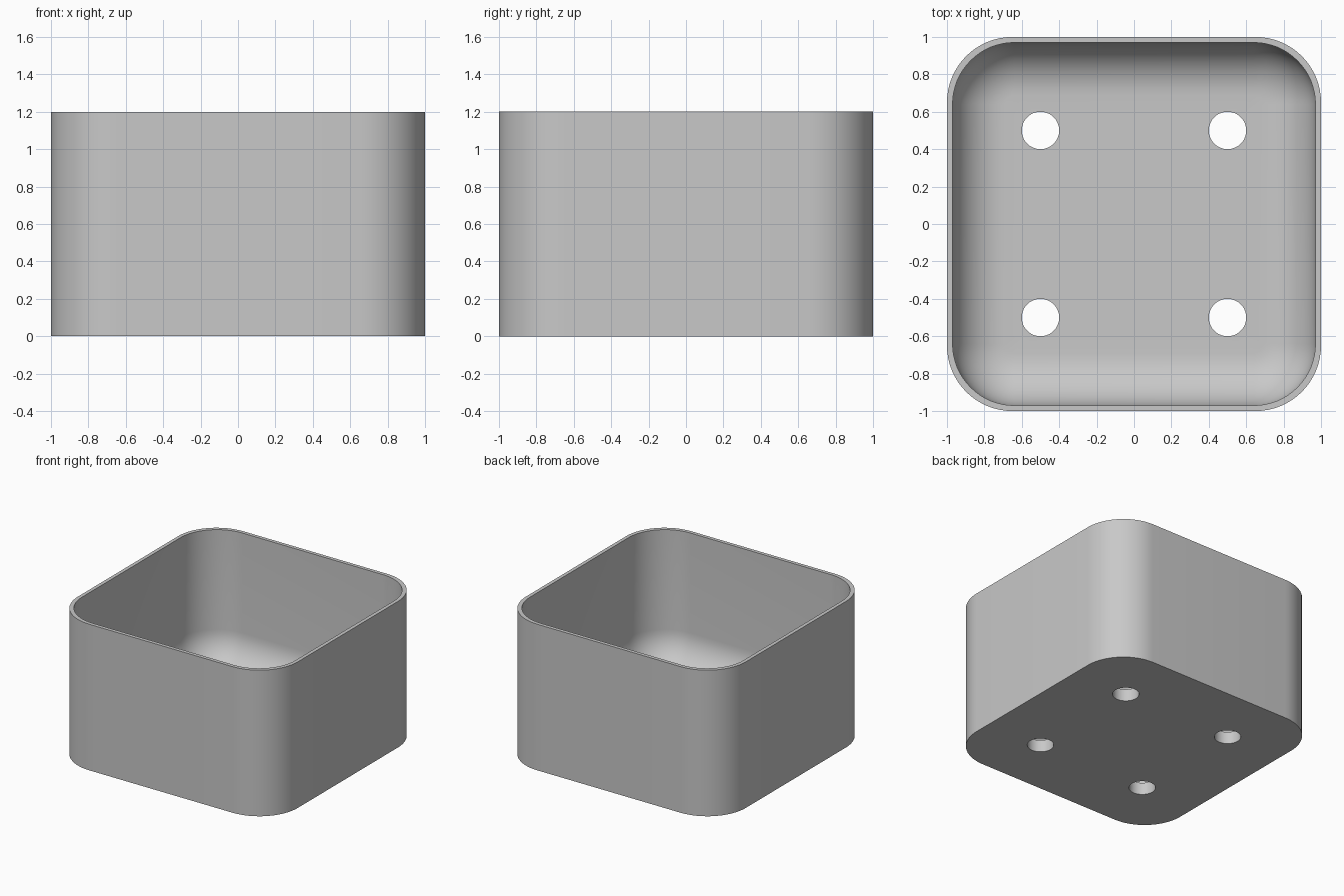
import bpy
import bmesh
from math import sin, cos, pi, radians

if "Cube" in bpy.data.objects:
    bpy.data.objects.remove(bpy.data.objects["Cube"])

HEIGHT, FLOOR, WALL = 1.2, 0.1, 0.03
OUTER_R, INNER_R, FILLET = 0.35, 0.33, 0.28
CORNER_STEPS, FILLET_STEPS, HOLE_SIDES = 16, 12, 48

grey = bpy.data.materials.new("plain grey")
grey.use_nodes = True
colour = (0.58, 0.58, 0.58, 1)
grey.diffuse_color = colour
grey.node_tree.nodes["Principled BSDF"].inputs["Base Color"].default_value = colour

bm = bmesh.new()


def closed_edges(verts):
    """Join a ring of vertices with edges."""
    return [bm.edges.get((a, b)) or bm.edges.new((a, b))
            for a, b in zip(verts, verts[1:] + verts[:1])]


def rounded_square(half, radius, z):
    """Ring of vertices around a square with round corners."""
    ring = []
    for quarter, (sx, sy) in enumerate([(1, 1), (-1, 1), (-1, -1), (1, -1)]):
        for i in range(CORNER_STEPS + 1):
            a = (quarter + i / CORNER_STEPS) * pi / 2
            ring.append(bm.verts.new((sx * (half - radius) + radius * cos(a),
                                      sy * (half - radius) + radius * sin(a), z)))
    return ring


def circle(x, y, radius, z):
    angles = [2 * pi * i / HOLE_SIDES for i in range(HOLE_SIDES)]
    return [bm.verts.new((x + radius * cos(a), y + radius * sin(a), z)) for a in angles]


def skin(lower, upper):
    """Quads between two matching rings."""
    n = len(lower)
    for i in range(n):
        j = (i + 1) % n
        bm.faces.new((lower[i], lower[j], upper[j], upper[i]))


# Outer wall, rim, inner wall and the rounded join to the floor
inner_half = 1 - WALL
rings = [rounded_square(1, OUTER_R, 0),
         rounded_square(1, OUTER_R, HEIGHT),
         rounded_square(inner_half, INNER_R, HEIGHT)]
for i in range(FILLET_STEPS + 1):
    a = i / FILLET_STEPS * pi / 2
    inset = FILLET * (1 - cos(a))
    rings.append(rounded_square(inner_half - inset, INNER_R - inset,
                                FLOOR + FILLET * (1 - sin(a))))
for lower, upper in zip(rings, rings[1:]):
    skin(lower, upper)

# Four drain holes through the floor
under_edges = closed_edges(rings[0])
floor_edges = closed_edges(rings[-1])
for x in (-0.5, 0.5):
    for y in (-0.5, 0.5):
        low, high = circle(x, y, 0.1, 0), circle(x, y, 0.1, FLOOR)
        skin(low, high)
        under_edges += closed_edges(low)
        floor_edges += closed_edges(high)

# Underside and floor, filled around the holes
bmesh.ops.triangle_fill(bm, edges=under_edges, use_beauty=True, normal=(0, 0, -1))
bmesh.ops.triangle_fill(bm, edges=floor_edges, use_beauty=True, normal=(0, 0, 1))
bmesh.ops.recalc_face_normals(bm, faces=bm.faces[:])

mesh = bpy.data.meshes.new("planter_box")
bm.to_mesh(mesh)
bm.free()
mesh.materials.append(grey)
box = bpy.data.objects.new("planter_box", mesh)
bpy.context.collection.objects.link(box)

bpy.ops.object.select_all(action="DESELECT")
box.select_set(True)
bpy.context.view_layer.objects.active = box
bpy.ops.object.shade_smooth_by_angle(angle=radians(30))
